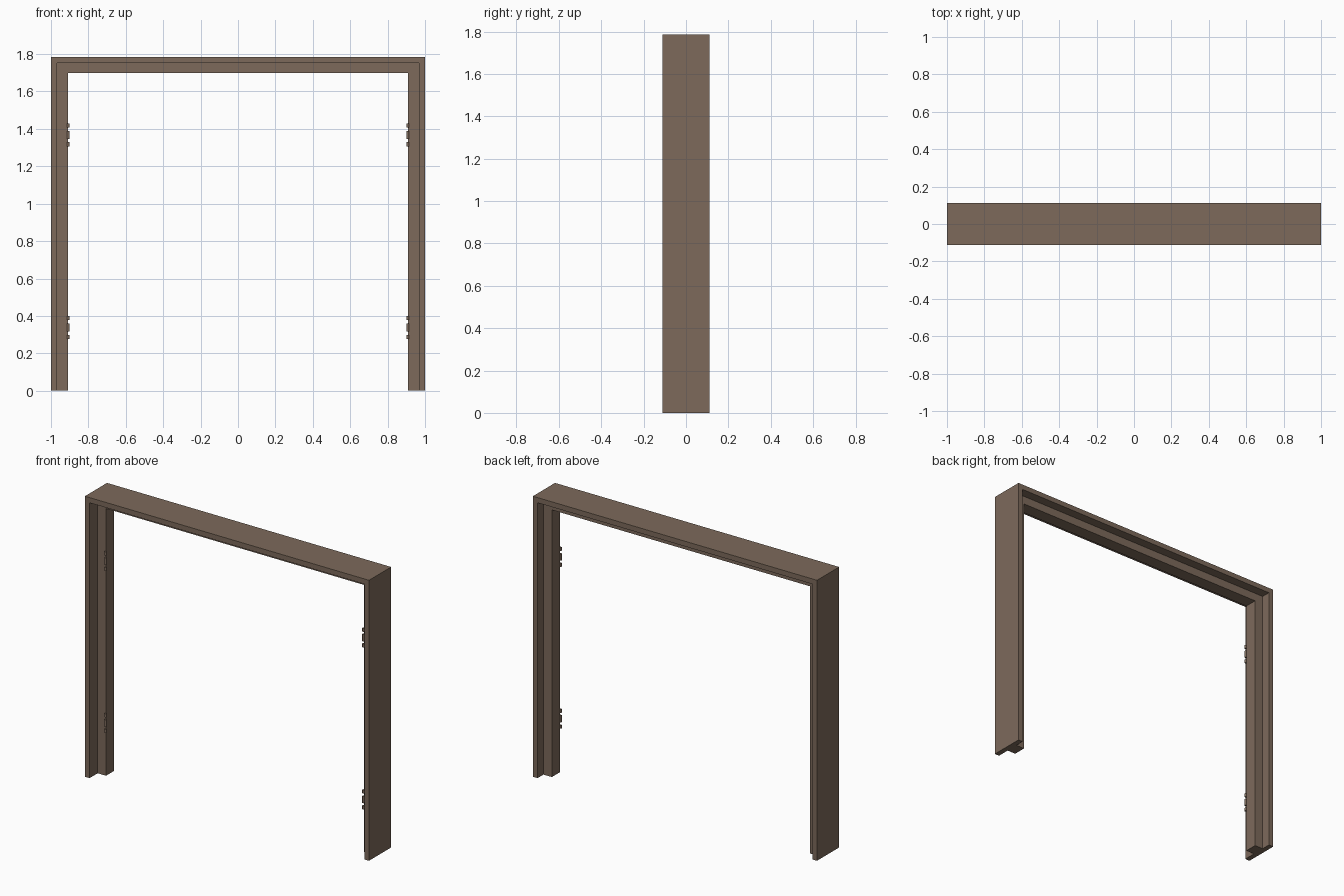
import bpy, bmesh, math
from mathutils import Matrix

if "Cube" in bpy.data.objects:
    bpy.data.objects.remove(bpy.data.objects["Cube"])

wood = bpy.data.materials.new("brown_wood")
wood.diffuse_color = (0.205, 0.144, 0.105, 1)
wood.use_nodes = True
wood.node_tree.nodes["Principled BSDF"].inputs["Base Color"].default_value = wood.diffuse_color


def finish(bm, name):
    bmesh.ops.recalc_face_normals(bm, faces=bm.faces)
    mesh = bpy.data.meshes.new(name)
    bm.to_mesh(mesh)
    bm.free()
    mesh.materials.append(wood)
    obj = bpy.data.objects.new(name, mesh)
    bpy.context.collection.objects.link(obj)
    return obj


HALF_W, TOP, DEPTH = 1.0, 1.785, 0.111
STOP_FRONT, STOP_BACK = -0.03, 0.052

# Door frame: T-shaped profile (side inset, top inset, y) swept up, over and down
profile = [(0, 0, -DEPTH), (0.033, 0.033, -DEPTH), (0.033, 0.033, STOP_FRONT),
           (0.092, 0.085, STOP_FRONT), (0.092, 0.085, STOP_BACK),
           (0.033, 0.033, STOP_BACK), (0.033, 0.033, DEPTH), (0, 0, DEPTH)]
bm = bmesh.new()
rings = []
for side, up in ((-1, 0), (-1, 1), (1, 1), (1, 0)):
    rings.append([bm.verts.new((side * (HALF_W - dx), y, up * (TOP - dz)))
                  for dx, dz, y in profile])
n = len(profile)
for a, b in zip(rings, rings[1:]):
    for i in range(n):
        j = (i + 1) % n
        bm.faces.new((a[i], a[j], b[j], b[i]))
bm.faces.new(rings[0])
bm.faces.new(rings[-1])
finish(bm, "door_frame")

# Hinge knuckles: three short pins at each hinge, two hinges per leg
for side, side_name in ((-1, "left"), (1, "right")):
    for z, level in ((0.338, "lower"), (1.368, "upper")):
        bm = bmesh.new()
        for dz, length in ((-0.05, 0.022), (0, 0.044), (0.05, 0.022)):
            bmesh.ops.create_cone(
                bm, cap_ends=True, segments=12, radius1=0.0068, radius2=0.0068,
                depth=length,
                matrix=Matrix.Translation((side * 0.908, STOP_FRONT - 0.006, z + dz)))
        finish(bm, f"{side_name}_{level}_hinge")
